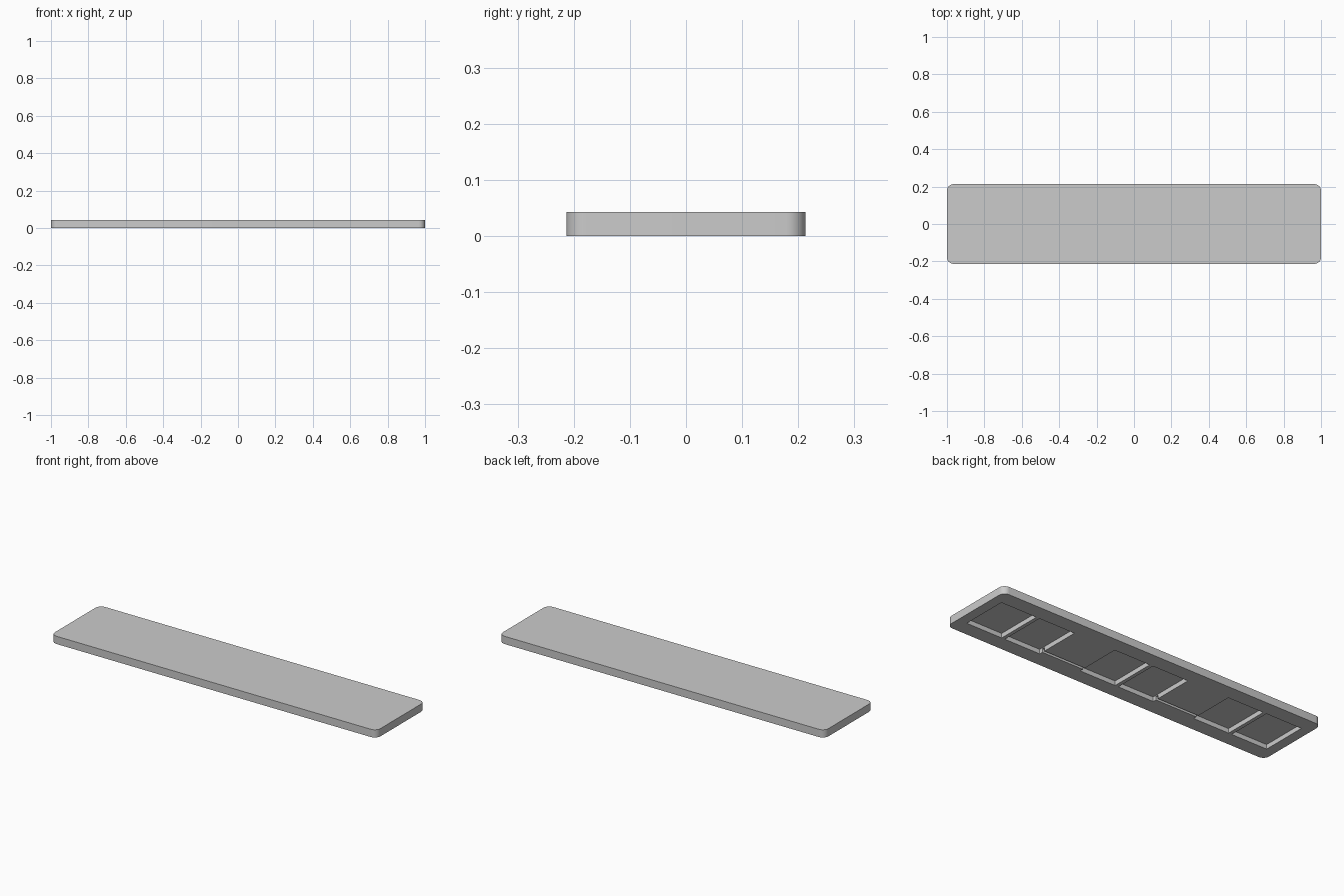
import bpy
import bmesh
from math import cos, sin, pi, radians

default_cube = bpy.data.objects.get("Cube")
if default_cube:
    bpy.data.objects.remove(default_cube, do_unlink=True)

HALF_X, HALF_Y, HEIGHT, RADIUS = 1.0, 0.213, 0.043, 0.035
POCKET_DEPTH, POCKET_Y = 0.025, 0.13
GROUP_PITCH, GROUP_HALF, DIVIDER = 0.715, 0.23, 0.02

grey = bpy.data.materials.new("plain grey")
grey.use_nodes = True
colour = (0.6, 0.6, 0.6, 1.0)
grey.diffuse_color = colour
grey.node_tree.nodes["Principled BSDF"].inputs["Base Color"].default_value = colour


def extrude_outline(name, points, bottom, top):
    """Solid prism from a flat outline."""
    bm = bmesh.new()
    face = bm.faces.new([bm.verts.new((x, y, bottom)) for x, y in points])
    result = bmesh.ops.extrude_face_region(bm, geom=[face])
    verts = [v for v in result["geom"] if isinstance(v, bmesh.types.BMVert)]
    bmesh.ops.translate(bm, verts=verts, vec=(0, 0, top - bottom))
    bmesh.ops.recalc_face_normals(bm, faces=bm.faces)
    mesh = bpy.data.meshes.new(name)
    bm.to_mesh(mesh)
    bm.free()
    mesh.materials.append(grey)
    obj = bpy.data.objects.new(name, mesh)
    bpy.context.collection.objects.link(obj)
    return obj


def rounded_rectangle(hx, hy, radius, steps=10):
    points = []
    for corner, (sx, sy) in enumerate([(1, 1), (-1, 1), (-1, -1), (1, -1)]):
        for i in range(steps + 1):
            a = (corner + i / steps) * pi / 2
            points.append((sx * (hx - radius) + radius * cos(a),
                           sy * (hy - radius) + radius * sin(a)))
    return points


def cut_box(target, x0, x1, y0, y1, depth):
    """Cut a rectangular recess upward into the underside."""
    outline = [(x0, y0), (x1, y0), (x1, y1), (x0, y1)]
    cutter = extrude_outline("recess_cutter", outline, -0.02, depth)
    cutter.hide_render = True
    mod = target.modifiers.new("recess", "BOOLEAN")
    mod.operation = "DIFFERENCE"
    mod.solver = "EXACT"
    mod.object = cutter
    bpy.context.view_layer.objects.active = target
    bpy.ops.object.modifier_apply(modifier=mod.name)
    bpy.data.objects.remove(cutter, do_unlink=True)


# Slab with rounded corners
slab = extrude_outline("slab", rounded_rectangle(HALF_X, HALF_Y, RADIUS), 0, HEIGHT)

# Three pairs of pockets in the underside
for group in (-1, 0, 1):
    centre = group * GROUP_PITCH
    for side in (-1, 1):
        inner = centre + side * DIVIDER / 2
        outer = centre + side * GROUP_HALF
        cut_box(slab, min(inner, outer), max(inner, outer),
                -POCKET_Y, POCKET_Y, POCKET_DEPTH)

# Narrow channels joining neighbouring pairs
for side in (-1, 1):
    mid = side * GROUP_PITCH / 2
    reach = GROUP_PITCH / 2 - GROUP_HALF + 0.005
    cut_box(slab, mid - reach, mid + reach, -0.11, -0.095, POCKET_DEPTH - 0.005)

bpy.ops.object.select_all(action="DESELECT")
slab.select_set(True)
bpy.context.view_layer.objects.active = slab
bpy.ops.object.shade_smooth_by_angle(angle=radians(30))
